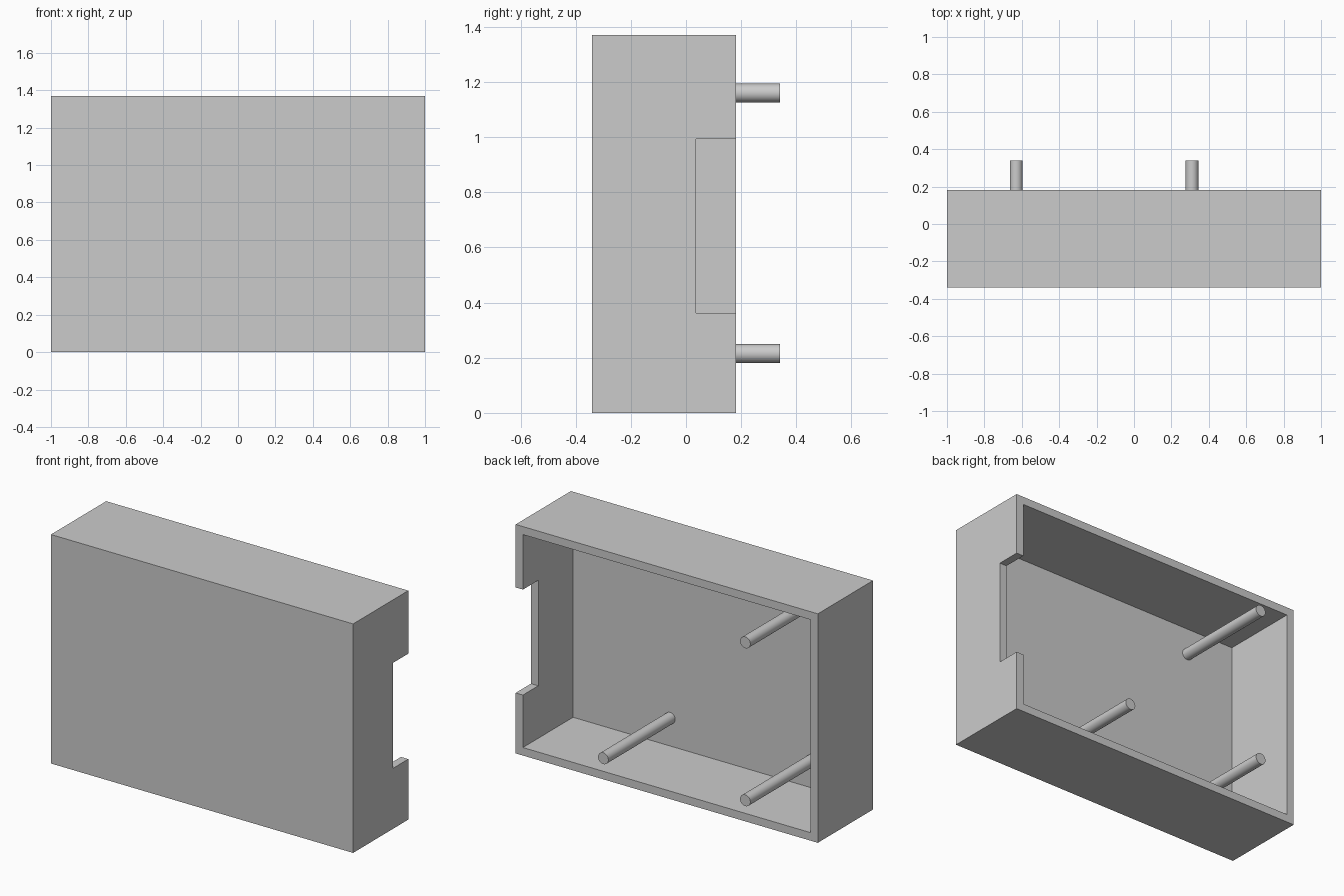
import bpy
from math import pi

old = bpy.data.objects.get("Cube")
if old:
    bpy.data.objects.remove(old, do_unlink=True)

GREY = (0.6, 0.6, 0.6, 1)
grey = bpy.data.materials.new("light_grey")
grey.use_nodes = True
grey.diffuse_color = GREY
grey.node_tree.nodes["Principled BSDF"].inputs["Base Color"].default_value = GREY

FRONT, RIM, TIP = -0.34, 0.182, 0.34
HEIGHT, WALL = 1.37, 0.048


def box(name, lo, hi):
    """Box spanning two opposite corners."""
    centre = [(a + b) / 2 for a, b in zip(lo, hi)]
    bpy.ops.mesh.primitive_cube_add(size=1, location=centre)
    ob = bpy.context.object
    ob.name = name
    ob.scale = [b - a for a, b in zip(lo, hi)]
    bpy.ops.object.transform_apply(location=True, rotation=False, scale=True)
    ob.data.materials.append(grey)
    return ob


def cut(target, cutter):
    """Subtract the cutter from the target, then drop the cutter."""
    mod = target.modifiers.new("cut", "BOOLEAN")
    mod.operation = "DIFFERENCE"
    mod.solver = "EXACT"
    mod.object = cutter
    bpy.context.view_layer.objects.active = target
    bpy.ops.object.modifier_apply(modifier=mod.name)
    bpy.data.objects.remove(cutter, do_unlink=True)


# Tray: a box open at the back, with a notch in its left wall
tray = box("tray", (-1, FRONT, 0), (1, RIM, HEIGHT))
cut(tray, box("cavity", (-1 + WALL, FRONT + WALL, WALL),
              (1 - WALL, RIM + 0.2, HEIGHT - WALL)))
cut(tray, box("notch", (1 - WALL - 0.1, 0.037, 0.362), (1.1, RIM + 0.2, 0.993)))

# Three round posts rising from the inside of the front panel
base = FRONT + WALL - 0.01
posts = {
    "upper_right_post": (-0.63, 1.16),
    "lower_right_post": (-0.63, 0.215),
    "lower_left_post": (0.31, 0.215),
}
for name, (x, z) in posts.items():
    bpy.ops.mesh.primitive_cylinder_add(
        vertices=32, radius=0.034, depth=TIP - base,
        location=(x, (TIP + base) / 2, z), rotation=(pi / 2, 0, 0))
    post = bpy.context.object
    post.name = name
    post.data.materials.append(grey)
    bpy.ops.object.shade_smooth_by_angle()
